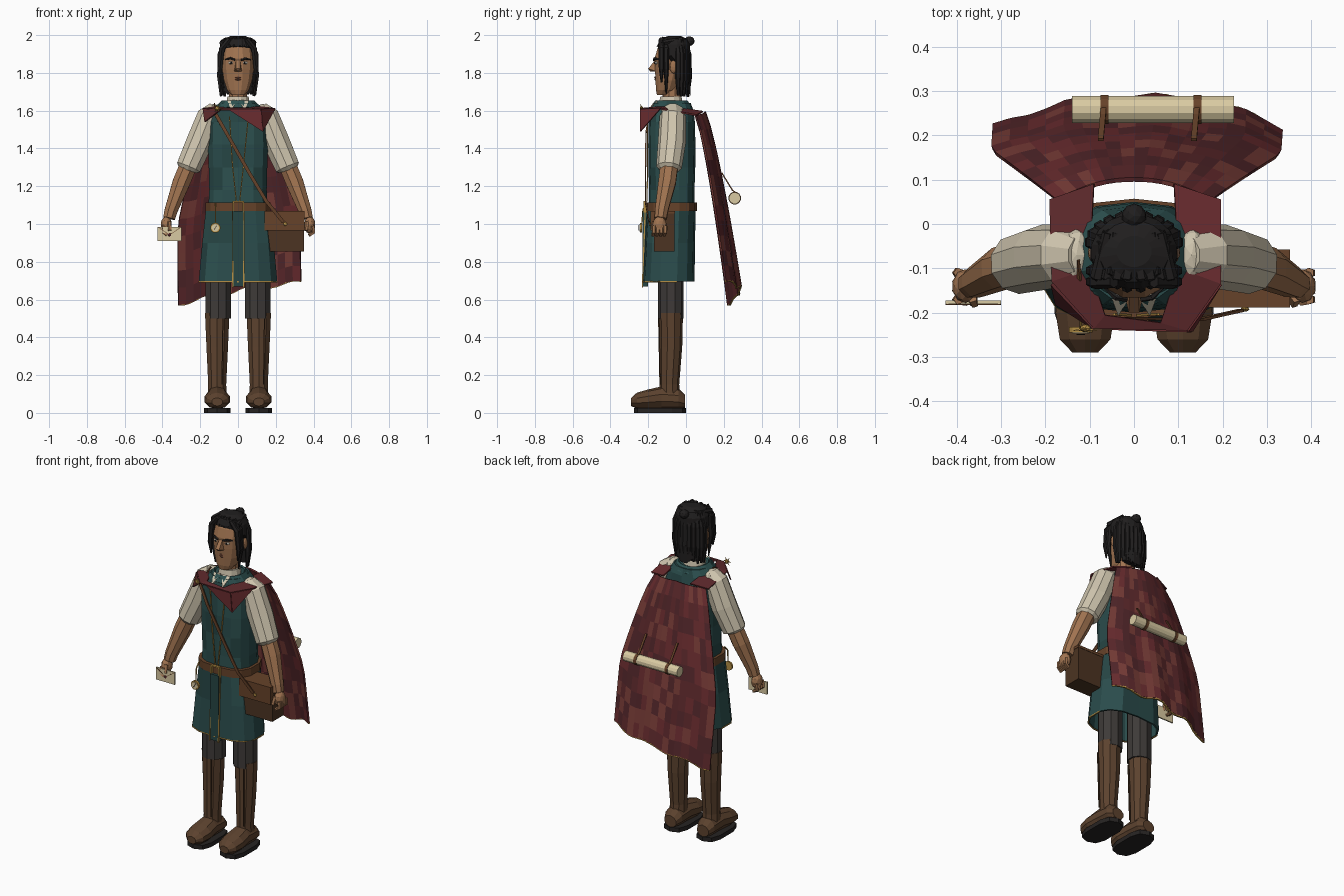
import bpy, bmesh, math, random
from mathutils import Vector, Matrix

if "Cube" in bpy.data.objects:
    bpy.data.objects.remove(bpy.data.objects["Cube"])
random.seed(4)

def mat(name, h):
    c = [int(h[i:i + 2], 16) / 255 for i in (0, 2, 4)]
    m = bpy.data.materials.new(name)
    m.diffuse_color = [((v + .055) / 1.055) ** 2.4 if v > .04 else v / 12.9 for v in c] + [1]
    m.use_nodes = True
    m.node_tree.nodes["Principled BSDF"].inputs["Base Color"].default_value = m.diffuse_color
    return m

TEAL = [mat("teal_a", "2a4c4c"), mat("teal_b", "264544"), mat("teal_c", "2d5150")]
RED = [mat("red_a", "6a2c2f"), mat("red_b", "5c282b"), mat("red_c", "783c37"), mat("red_d", "52262a")]
SKIN, HAIR, LINEN = mat("skin", "a07350"), mat("hair", "201e1e"), mat("linen", "cfc5ae")
LEATHER, DARKL, BOOT = mat("leather", "664229"), mat("dark_leather", "4c3422"), mat("boot", "5c422e")
SOLE, CLOTH, GOLD = mat("sole", "262322"), mat("trouser", "3e3a38"), mat("gold", "b58f45")
PAPER, LIP, WHITE = mat("paper", "d9caa2"), mat("lip", "855540"), mat("eye_white", "d8d2c4")

def finish(name, bm, mats):
    mats = mats if isinstance(mats, list) else [mats]
    me = bpy.data.meshes.new(name)
    for m in mats:
        me.materials.append(m)
    for f in bm.faces:
        f.material_index = random.randrange(len(mats))
    bmesh.ops.recalc_face_normals(bm, faces=bm.faces)
    bm.to_mesh(me)
    bm.free()
    ob = bpy.data.objects.new(name, me)
    bpy.context.collection.objects.link(ob)
    return ob

def skin(name, rings, mats, closed=True, caps=(True, True)):
    bm = bmesh.new()
    vs = [[bm.verts.new(p) for p in r] for r in rings]
    n = len(rings[0])
    for a, b in zip(vs, vs[1:]):
        for i in range(n if closed else n - 1):
            j = (i + 1) % n
            bm.faces.new((a[i], a[j], b[j], b[i]))
    if closed and caps[0]: bm.faces.new(vs[0])
    if closed and caps[1]: bm.faces.new(vs[-1])
    return finish(name, bm, mats)

def ring(cx, cy, z, rx, ry, n=12, p=2.0):
    out = []
    for i in range(n):
        a = 2 * math.pi * (i + .5) / n
        c, s = math.cos(a), math.sin(a)
        out.append((cx + rx * math.copysign(abs(c) ** (2 / p), c), cy + ry * math.copysign(abs(s) ** (2 / p), s), z))
    return out

def tube(name, pts, mats, n=6, flat=1.0):
    """Tapered tube through (x, y, z, radius) points."""
    P = [Vector(p[:3]) for p in pts]
    rings = []
    for i, p in enumerate(P):
        d = (P[min(i + 1, len(P) - 1)] - P[max(i - 1, 0)]).normalized()
        u = d.cross(Vector((0, 1, 0)) if abs(d.y) < .9 else Vector((1, 0, 0))).normalized()
        v = d.cross(u)
        rings.append([p + pts[i][3] * (u * math.cos(a) + v * flat * math.sin(a))
                      for a in [2 * math.pi * (k + .5) / n for k in range(n)]])
    return skin(name, rings, mats)

def box(name, lo, hi, m):
    bm = bmesh.new()
    lo, hi = Vector(lo), Vector(hi)
    bmesh.ops.create_cube(bm, size=1, matrix=Matrix.Translation((lo + hi) / 2) @ Matrix.Diagonal((*(hi - lo), 1)))
    return finish(name, bm, m)

def ball(name, loc, s, m, sub=2):
    bm = bmesh.new()
    bmesh.ops.create_icosphere(bm, subdivisions=sub, radius=1, matrix=Matrix.Translation(loc) @ Matrix.Diagonal((*s, 1)))
    return finish(name, bm, m)

def sheet(name, pts, m, th=.008):
    bm = bmesh.new()
    bm.faces.new([bm.verts.new(p) for p in pts])
    return thick(finish(name, bm, m), th)

def thick(ob, t):
    s = ob.modifiers.new("thickness", 'SOLIDIFY')
    s.thickness, s.offset = t, 0
    return ob

# legs, boots, arms (both sides)
for s, side in ((-1, "right"), (1, "left")):
    x = .11 * s
    skin(side + "_trouser", [ring(x * .95, -.08, z, .07, .068, 10) for z in (.5, .65, .85)], CLOTH)
    skin(side + "_boot_shaft", [ring(x, y, z, rx, ry, 10) for y, z, rx, ry in
         ((-.085, .07, .053, .055), (-.088, .15, .05, .052), (-.08, .35, .06, .06), (-.08, .53, .068, .064))], BOOT)
    skin(side + "_boot_foot", [[(px, y, z) for px, z, _ in ring(x, cz, 0, rx, rz, 10)] for y, cz, rx, rz in
         ((-.005, .06, .04, .035), (-.04, .075, .057, .055), (-.13, .08, .06, .06), (-.2, .072, .07, .052),
          (-.26, .065, .06, .042), (-.29, .058, .03, .022))], BOOT)
    skin(side + "_sole", [ring(x, -.137, z, .072, .137, 10, 3) for z in (0, .026)], SOLE)
    tube(side + "_boot_seam", [(x + .03, -.145, .5, .004), (x + .025, -.138, .15, .004)], DARKL, 4)
    tube(side + "_sleeve", [(.115 * s, -.07, 1.61, .045), (.15 * s, -.07, 1.57, .07), (.205 * s, -.075, 1.43, .074),
         (.262 * s, -.09, 1.3, .068), (.267 * s, -.09, 1.285, .05)], LINEN, 10)
    tube(side + "_forearm", [(.25 * s, -.085, 1.34, .05), (.3 * s, -.1, 1.22, .05), (.355 * s, -.13, 1.07, .037),
         (.365 * s, -.135, 1.03, .034)], SKIN, 8)
    ball(side + "_shoulder_puff", (.13 * s, -.07, 1.6), (.034, .06, .036), LINEN)
    ball(side + "_palm", (.38 * s, -.14, .995), (.03, .038, .046), SKIN)
    for k in range(4):
        y = -.17 + .02 * k
        tube(side + "_finger", [(.395 * s, y, .99, .012), (.4 * s, y, .955, .011), (.375 * s, y - .005, .94, .01)], SKIN, 5)
    tube(side + "_thumb", [(.365 * s, -.165, 1.01, .013), (.36 * s, -.18, .965, .01)], SKIN, 5)

# tunic torso, skirt and belt
skin("tunic_torso", [ring(0, -.075, z, rx, ry, 14, 2.6) for z, rx, ry in
     ((1.06, .162, .12), (1.18, .155, .12), (1.3, .158, .124), (1.42, .162, .125), (1.54, .158, .122),
      (1.6, .135, .115), (1.64, .1, .1))], TEAL)
thick(skin("tunic_skirt", [ring(0, y, z, rx, ry, 14, 2.7) for y, z, rx, ry in
     ((-.078, 1.1, .166, .124), (-.085, .9, .188, .128), (-.092, .695, .207, .132))], TEAL, caps=(False, False)), .01)
hem = ring(0, -.092, .695, .21, .134, 14, 2.7)
tube("skirt_hem_trim", [(*p, .005) for p in hem[6:] + hem[:1]], GOLD, 4)
skin("belt", [ring(0, -.078, z, .175, .135, 14, 2.7) for z in (1.068, 1.115)], LEATHER)
box("front_panel", (-.028, -.229, .67), (.03, -.2, 1.07), TEAL[1])
for x in (-.028, .03):
    tube("front_panel_trim", [(x, -.216, 1.07, .0045), (x, -.231, .665, .0045)], GOLD, 4)
for x0, x1 in ((-.045, -.03), (.055, .03)):
    tube("chest_trim", [(x0, -.203, 1.57, .004), (x1, -.204, 1.32, .004), (x1 * .3, -.206, 1.12, .004)], GOLD, 4)
for lo, hi in (((-.03, 1.06), (-.022, 1.122)), ((.024, 1.06), (.032, 1.122)), ((-.03, 1.06), (.032, 1.068)), ((-.03, 1.114), (.032, 1.122))):
    box("belt_buckle", (lo[0], -.225, lo[1]), (hi[0], -.21, hi[1]), GOLD)

# collars and neck
skin("neck", [ring(0, -.075, z, .05, .05, 10) for z in (1.6, 1.76)], SKIN)
skin("shirt_collar", [ring(0, -.08, z, r, r, 12) for z, r in ((1.62, .068), (1.675, .058))], LINEN)
thick(skin("tunic_collar", [ring(0, -.078, z, rx, ry, 12) for z, rx, ry in ((1.615, .125, .11), (1.65, .085, .085))],
      TEAL, caps=(False, False)), .01)
for s in (-1, 1):
    sheet("shirt_collar_point", [(.005 * s, -.155, 1.655), (.055 * s, -.15, 1.65), (.035 * s, -.205, 1.595)], LINEN)

# head and face
skin("head", [ring(0, y, z, rx, ry, 12, 2.2) for y, z, rx, ry in
     ((-.12, 1.682, .036, .035), (-.105, 1.71, .06, .056), (-.095, 1.76, .077, .068), (-.085, 1.82, .086, .082),
      (-.08, 1.88, .088, .088), (-.07, 1.93, .083, .083), (-.065, 1.97, .06, .065))], SKIN)
bm = bmesh.new()
bmesh.ops.convex_hull(bm, input=[bm.verts.new(p) for p in ((-.01, -.155, 1.88), (.01, -.155, 1.88), (-.012, -.2, 1.822),
     (.012, -.2, 1.822), (-.022, -.155, 1.808), (.022, -.155, 1.808), (0, -.19, 1.808))])
finish("nose", bm, SKIN)
for s in (-1, 1):
    ball("eye", (.036 * s, -.156, 1.853), (.016, .01, .008), WHITE)
    ball("pupil", (.036 * s, -.164, 1.853), (.006, .005, .007), HAIR, 1)
    tube("eyebrow", [(.016 * s, -.17, 1.868, .006), (.04 * s, -.166, 1.877, .007), (.066 * s, -.142, 1.87, .004)], HAIR, 5)
    ball("ear", (.09 * s, -.065, 1.832), (.014, .022, .036), SKIN)
for z in (1.766, 1.776):
    tube("lip", [(-.028, -.155, z, .003), (0, -.163, z, .006), (.028, -.155, z, .003)], LIP, 5)

# hair: cap with a sloped hairline, hanging strands, side locks, bun
rings = []
for k, (z, r) in enumerate(((0, 1), (1.95, .97), (1.98, .8), (1.995, .4))):
    base = ring(0, -.062, z, .1 * r, .088 * r, 16)
    rings.append([(x, y, z if k else 1.9 - 1.3 * (y + .062) * (2 if y > -.062 else -.35)) for x, y, _ in base])
skin("hair_cap", rings, HAIR)
skin("hair_back", [ring(0, y, z, rx, ry, 10) for y, z, rx, ry in
     ((-.01, 1.69, .075, .02), (-.018, 1.8, .085, .032), (-.03, 1.93, .085, .045))], HAIR)
for k in range(11):
    a = math.pi * (.02 + .96 * k / 10)
    x, y = math.cos(a), math.sin(a)
    tube("hair_strand", [(.07 * x, -.05 + .045 * y, 1.975, .012), (.092 * x, -.045 + .055 * y, 1.9, .018),
         (.096 * x, -.045 + .06 * y, 1.78, .017), (.09 * x, -.045 + .055 * y, 1.67 + .02 * random.random(), .007)], HAIR, 6)
for s in (-1, 1):
    for k, (y, zb) in enumerate(((-.13, 1.75), (-.105, 1.69))):
        tube("side_lock", [(.045 * s, y, 1.98, .014), (.085 * s, y, 1.93, .017), (.096 * s, y, 1.82, .014),
             ((.09 - .012 * k) * s, y, zb, .004)], HAIR, 6)
    for k in range(4):
        tube("swept_hair", [((.015 + .022 * k) * s, -.145 + .008 * k, 1.935, .012), ((.017 + .022 * k) * s, -.12, 1.978 - .006 * k, .016),
             (.02 * k * s, -.02, 1.978, .012)], HAIR, 6)
ball("hair_bun", (0, .018, 1.968), (.028, .028, .026), HAIR)

# cape: patched sheet with slanted wavy hem
def cape(u, t):
    hw = .17 + .155 * min(1, 1.7 * t) ** .8
    zb = .655 + .058 * u + .012 * math.sin(9 * u)
    y = .1 + .185 * t ** .78 - (.05 + .02 * t) * abs(u) ** 2.2 + .007 * t * math.sin(11 * u)
    return Vector((u * hw + .008 * t, y, 1.595 - .02 * abs(u) + t * (zb - 1.595)))
thick(skin("cape", [[cape(-1 + i / 8, j / 11) for i in range(17)] for j in range(12)], RED, closed=False), .01)
tube("cape_hem_trim", [(*cape(-1 + i / 10, 1), .006) for i in range(21)], GOLD, 4)

# cape yoke over the shoulders and folded front flaps
outer = [(-.19, .055, 1.575), (-.185, -.13, 1.61), (-.09, -.235, 1.605), (.12, -.24, 1.605), (.195, -.135, 1.61), (.195, .055, 1.575)]
inner = [(-.09, .09, 1.595), (-.1, -.1, 1.622), (-.065, -.205, 1.612), (.06, -.222, 1.612), (.1, -.1, 1.622), (.09, .09, 1.595)]
thick(skin("cape_yoke", [outer, inner], RED[:2], closed=False), .008)
sheet("left_cape_flap", [(-.05, -.235, 1.605), (.12, -.24, 1.605), (.13, -.24, 1.49)], RED[0])
sheet("left_cape_flap_side", [(.12, -.24, 1.605), (.195, -.135, 1.61), (.13, -.24, 1.49)], RED[0])
sheet("right_cape_flap", [(-.185, -.135, 1.61), (-.09, -.235, 1.605), (-.175, -.18, 1.54)], RED[1])
ball("brooch", (-.11, -.235, 1.612), (.014, .01, .014), GOLD, 1)
for k in range(6):
    a = k * math.pi / 3
    tube("brooch_ray", [(-.11, -.236, 1.612, .005), (-.11 + .026 * math.cos(a), -.24, 1.612 + .026 * math.sin(a), .001)], GOLD, 4)

# satchel with strap
box("satchel_body", (.15, -.17, .855), (.35, -.06, 1.06), DARKL)
box("satchel_flap", (.14, -.188, .965), (.352, -.168, 1.07), LEATHER)
box("satchel_lid", (.14, -.17, 1.055), (.352, -.058, 1.07), LEATHER)
ball("satchel_button", (.25, -.192, 1.0), (.011, .006, .011), GOLD, 1)
tube("satchel_strap", [(-.125, -.08, 1.632, .012), (-.12, -.195, 1.585, .013), (-.06, -.212, 1.48, .013), (.06, -.214, 1.27, .013),
     (.15, -.215, 1.12, .013), (.24, -.195, 1.01, .013)], LEATHER, 4, .35)

# hanging medallion
tube("medallion_cord", [(-.12, -.2, 1.11, .004), (-.12, -.228, 1.08, .004), (-.12, -.235, 1.0, .003)], GOLD, 4)
tube("medallion", [(-.12, -.232, .98, .027), (-.12, -.244, .98, .027)], GOLD, 12)
tube("medallion_face", [(-.12, -.24, .98, .02), (-.12, -.247, .98, .02)], PAPER, 12)
tube("medallion_needle", [(-.128, -.249, .967, .002), (-.112, -.249, .993, .002)], SOLE, 4)

# letter held in the right hand
box("letter", (-.425, -.18, .91), (-.3, -.172, .985), PAPER)
tube("letter_fold", [(-.424, -.181, .984, .002), (-.362, -.181, .942, .002), (-.301, -.181, .984, .002)], LEATHER, 4)
ball("letter_seal", (-.362, -.182, .943), (.01, .004, .01), RED[3], 1)

# scroll strapped on the back
tube("scroll", [(-.14, .258, 1.137, .031), (.225, .258, 1.137, .031)], PAPER, 12)
for x in (-.067, .143):
    tube("scroll_strap_band", [(x - .009, .258, 1.137, .034), (x + .009, .258, 1.137, .034)], LEATHER, 12)
    tube("scroll_strap", [(x, .285, 1.147, .009), (x - .003, .245, 1.18, .009), (x - .008, .19, 1.27, .009)], LEATHER, 4, .5)
